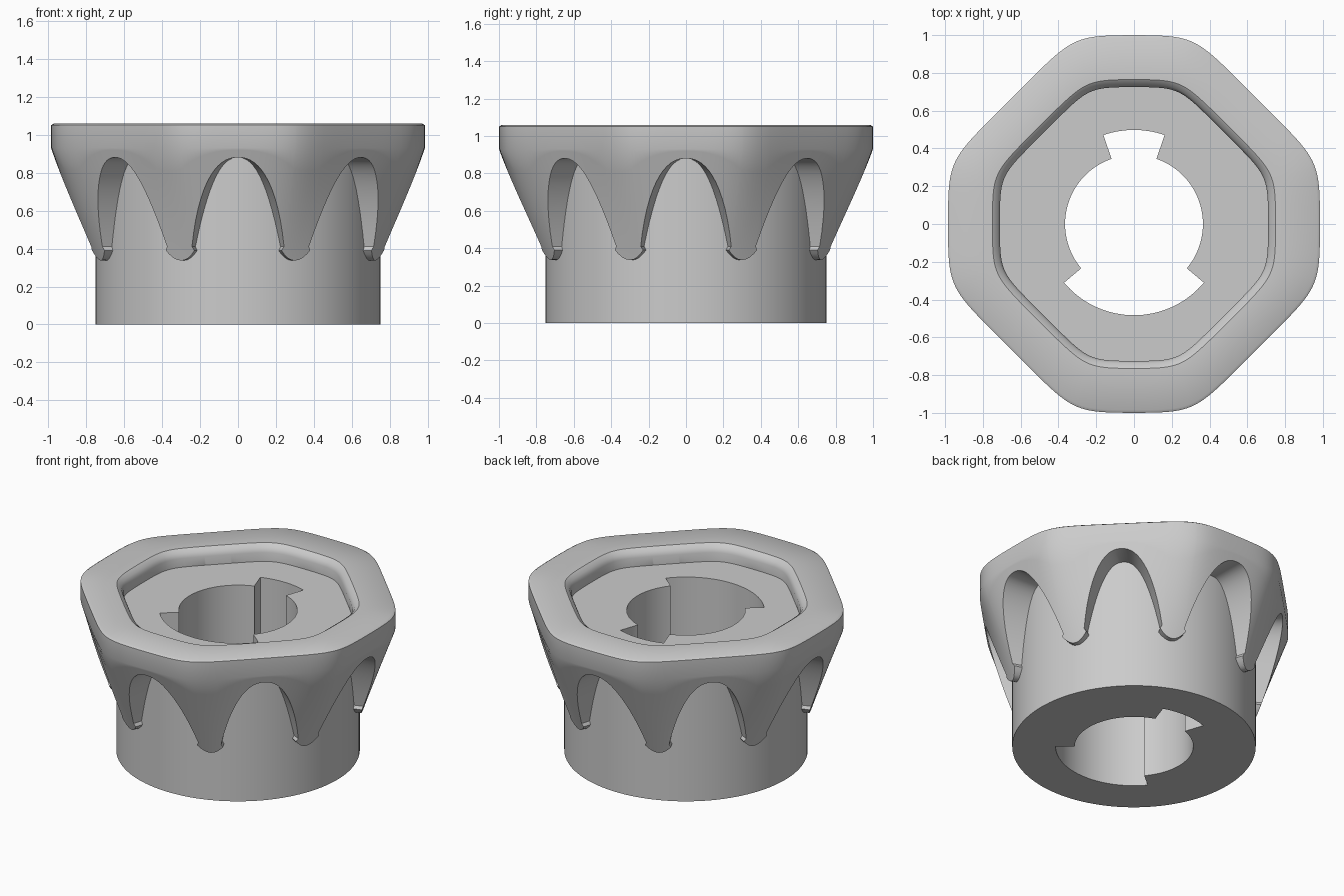
import bpy, bmesh
from math import radians, cos, sin, pi

if "Cube" in bpy.data.objects:
    bpy.data.objects.remove(bpy.data.objects["Cube"])


def octagon(a, ax, ay, ad, p=20):
    """Radius at angle a of a softly rounded octagon (x, y and diagonal apothems)."""
    total = 0.0
    for k in range(8):
        ap = ad if k % 2 else (ax if k % 4 == 0 else ay)
        total += (max(cos(a - k * pi / 4), 0) / ap) ** p
    return total ** (-1 / p)


def loft(name, columns):
    """Join closed cross-sections (angle, radius, z) all the way round."""
    bm = bmesh.new()
    cols = [[bm.verts.new((r * cos(a), r * sin(a), z)) for a, r, z in c] for c in columns]
    n = len(cols[0])
    for i, c in enumerate(cols):
        d = cols[(i + 1) % len(cols)]
        for j in range(n):
            k = (j + 1) % n
            bm.faces.new((c[j], d[j], d[k], c[k]))
    bmesh.ops.remove_doubles(bm, verts=bm.verts, dist=1e-5)
    bmesh.ops.recalc_face_normals(bm, faces=bm.faces)
    me = bpy.data.meshes.new(name)
    bm.to_mesh(me)
    bm.free()
    ob = bpy.data.objects.new(name, me)
    bpy.context.collection.objects.link(ob)
    bpy.ops.object.select_all(action='DESELECT')
    ob.select_set(True)
    bpy.context.view_layer.objects.active = ob
    bpy.ops.object.shade_smooth_by_angle(angle=radians(35))
    return ob


# Tubular body with a keyed bore: one narrow notch at the back, a wide one in front
def arc(a0, a1, r, n):
    return [(radians(a0 + (a1 - a0) * i / n), r) for i in range(n + 1)]


bore = (arc(-40, 71, 0.365, 36) + arc(71, 109, 0.498, 14)
        + arc(109, 220, 0.365, 36) + arc(220, 320, 0.483, 34))
TOP = 0.95
loft("body_tube", [[(a, r, 0), (a, 0.75, 0), (a, 0.75, TOP), (a, r, TOP)] for a, r in bore])

# Half of one arch: (angle at rim, angle at lower edge, lower edge height)
half = []
for i in range(15):
    f = 17.4 * i / 14
    half.append((f, f, 0.41 + 0.47 * (1 - (f / 17.4) ** 2.3)))
# Flared rounded foot
half += [(17.7, 16.6, 0.39), (18.3, 17.8, 0.37), (19.5, 19.5, 0.35),
         (21, 21, 0.34), (22.5, 22.5, 0.337)]
bay = [(-f, -g, z) for f, g, z in half[:0:-1]] + half[:-1]


# Octagonal collar flaring from the feet up to the rim
def collar_column(a, b, zb):
    ri = octagon(a, 0.71, 0.725, 0.68)
    ro = octagon(a, 0.985, 1.0, 0.93)
    col = [(a, ri, 0.92), (a, ri, 1.01), (a, ri + 0.012, 1.04), (a, ri + 0.04, 1.06),
           (a, ro - 0.015, 1.06), (a, ro, 1.05)]
    for t in (0, 0.2, 0.4, 0.6, 0.8, 0.96, 1):
        ang = b if t == 1 else a
        z = 0.93 + (zb - 0.93) * t
        s = (0.93 - z) / 0.593
        r = octagon(ang, 0.985, 1.0, 0.93) * (1 - s) + 0.783 * s
        col.append((ang, r, z))
    col.append((b, 0.74, zb))
    return col


loft("arched_collar", [collar_column(k * pi / 4 + radians(f), k * pi / 4 + radians(g), z)
                       for k in range(8) for f, g, z in bay])
